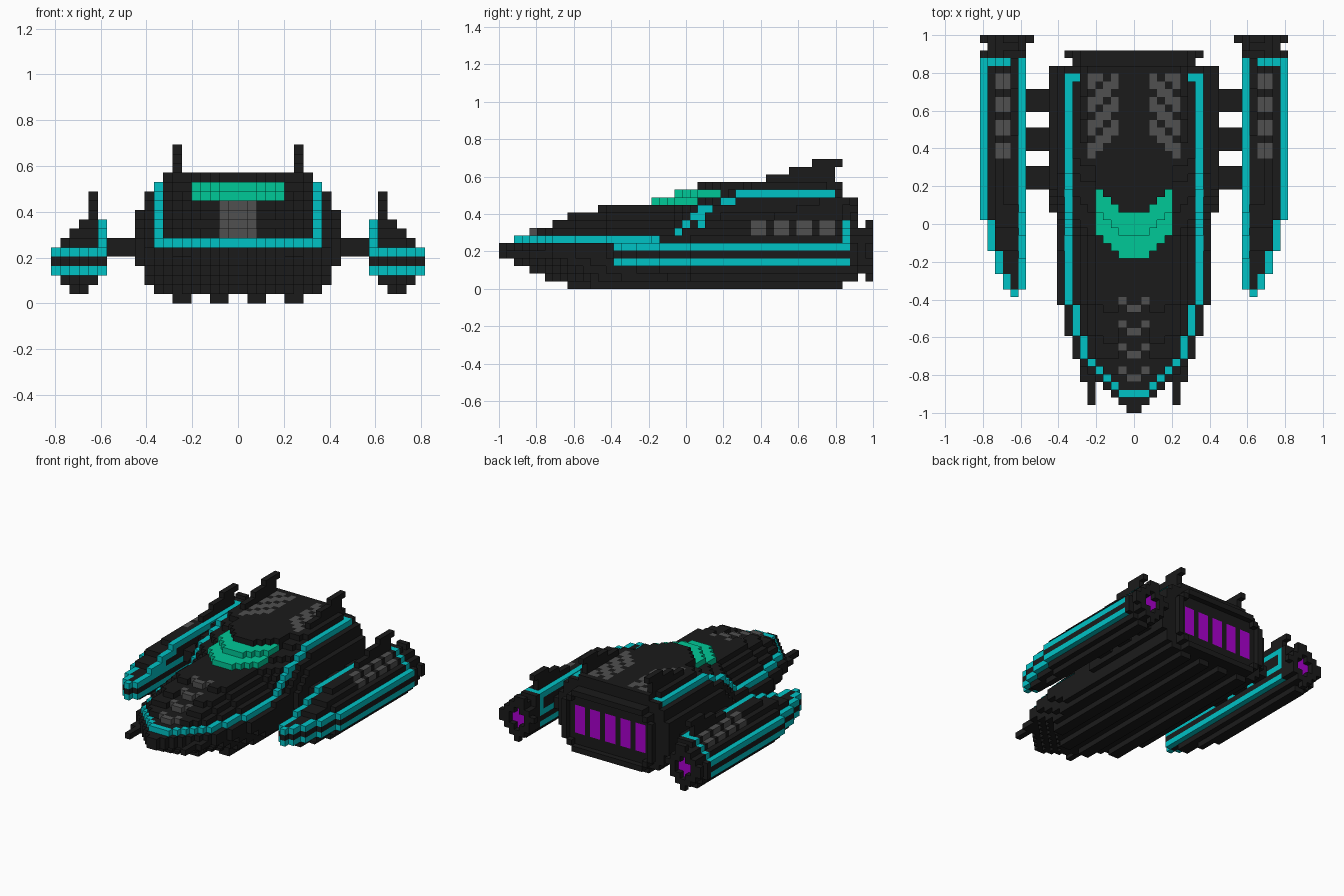
import bpy

cube = bpy.data.objects.get("Cube")
if cube:
    bpy.data.objects.remove(cube, do_unlink=True)

V = 2 / 49                      # block size
DARK, CYAN, GREEN, GREY, PURPLE = range(5)


def material(name, rgb):
    m = bpy.data.materials.new(name)
    m.use_nodes = True
    m.diffuse_color = (*rgb, 1)
    m.node_tree.nodes["Principled BSDF"].inputs["Base Color"].default_value = (*rgb, 1)
    return m


MATS = [material("charcoal", (0.011, 0.011, 0.011)),
        material("cyan trim", (0.0, 0.54, 0.56)),
        material("green glass", (0.0, 0.58, 0.31)),
        material("grey panel", (0.08, 0.08, 0.08)),
        material("purple glow", (0.40, 0.0, 0.62))]

parts = {}                      # part name -> {(x, y, z) block: colour}


def put(part, x0, x1, y0, y1, z0, z1, colour=DARK):
    """Fill a box of blocks; x counts outwards from the centre line."""
    cells = parts.setdefault(part, {})
    for x in range(x0, x1):
        for y in range(y0, y1):
            for z in range(z0, z1):
                cells[x, y, z] = colour


# ---------- main hull, one outline per layer ----------
NOSE = [1, 2, 3, 4, 5, 6, 7, 8, 8, 8, 9, 9, 9, 9]


def outline(y):
    if y < 0:
        return 0
    return NOSE[y] if y < 14 else 10 if y < 26 else 11


CAP = [0, 9, 10, 10, 11, 11, 11, 11, 11, 11, 10, 10, 9, 8]
DECK = {7: (4, 2, 8), 8: (7, 3, 7), 9: (9, 4, 6), 10: (13, 5, 6)}  # first row, inset, cap
CHEVRON = {7: 4, 8: 7, 9: 10, 10: 13}
CANOPY_START = {11: 20, 12: 23, 13: 26}
SHOULDER = {6: 19, 7: 23, 8: 24, 9: 25, 10: 26, 11: 29, 12: 31, 13: 33}
TRIM_LENGTH = {7: 1, 8: 1, 9: 2, 10: 3, 11: 2, 12: 13}


def half_width(y, z):
    if z < 6:
        return min(CAP[z], outline(y - 2 * max(0, 4 - z)))
    d = y - SHOULDER[z]
    if d >= 0:
        ramp = 9 + d // 2
    else:
        ramp = 9 + d * (2 if z >= 12 else 1)
    if z == 6:
        first, front = 2, min(outline(y) - 1, 9)
    elif z <= 10:
        first, inset, cap = DECK[z]
        front = min(outline(y) - inset, cap, 2 + 2 * (y - 4))
    else:
        first = CANOPY_START[z]
        front = min(5, 2 + y - first)
    if y < first:
        return 0
    if z == 6 and d < 0:
        return front
    return min(CAP[z], outline(y), max(front, ramp))


def hull_colour(x, y, z, w):
    if z == 6 and y < 23 and x < 9 and (x == min(w, 9) - 1 or x >= half_width(y - 1, z)):
        return CYAN                                   # trim round the nose
    if x == 8 and z in TRIM_LENGTH and 0 <= y - SHOULDER[z] < TRIM_LENGTH[z]:
        return CYAN                                   # trim up to the roof
    if z == 12 and y == 43 and x >= 7:
        return CYAN
    if z in (11, 12) and x < 5 and y < (26 if z == 11 else 29):
        return GREEN                                  # windscreen
    if z in CHEVRON and x < 2 and y == CHEVRON[z] + x:
        return GREY                                   # nose chevrons
    if z == 13 and 2 <= x < 6 and 33 + 5 - x <= y <= 43 and (y - 38 + x) % 3 < 2:
        return GREY                                   # slanted roof vents
    return DARK


for z in range(1, 14):
    for y in range(45):
        w = half_width(y, z)
        if z == 13 and y >= 43:
            w = 7
        for x in range(w):
            if z in CHEVRON and x < 2 and y < CHEVRON[z] + x:
                continue                              # notch in the nose step
            put("hull", x, x + 1, y, y + 1, z, z + 1, hull_colour(x, y, z, w))

# keels under the hull
for x in (1, 5):
    put("keel", x, x + 2, 9 if x == 1 else 12, 45, 0, 1)

# nose prongs
put("nose_prong", 5, 6, 1, 7, 4, 5)
put("nose_prong", 6, 7, 4, 7, 4, 5)

# stern block, glowing windows and raised rim
for z in range(1, 12):
    w = {1: 7, 2: 8, 10: 8, 11: 7}.get(z, 9)
    put("stern", 0, min(w, 8), 45, 46, z, z + 1)
    inner = w - 1 if 2 <= z <= 10 else 0
    put("stern_rim", inner, w, 46, 47, z, z + 1)
for x0, x1 in ((0, 1), (2, 4), (5, 7)):
    put("stern", x0, x1, 45, 46, 4, 9, PURPLE)


# stepped tail fins on hull and pods
def fin(name, x, z, shift):
    for step, (a, b) in enumerate(((35, 44), (38, 44), (41, 45))):
        put(name, x, x + 1, a + shift, b + shift, z + step, z + step + 1)


fin("roof_fin", 6, 14, 0)
fin("pod_fin", 15, 9, 1)

# struts between hull and pods
for y in (29, 34, 39):
    put("strut", 11, 14, y, y + 3, 5, 7)


# ---------- side pods ----------
def pod_outer(y):
    return 20 if y >= 25 else 19 if y >= 21 else 18 if y >= 18 else 17 if y >= 16 else 16


# layer: (inner x, largest outer x, inset from outline, first row)
POD = {1: (16, 18, 2, 22), 2: (15, 19, 1, 18),
       3: (14, 20, 0, 15), 4: (14, 20, 0, 15), 5: (14, 20, 0, 15),
       6: (15, 19, 1, 21), 7: (15, 18, 1, 24), 8: (15, 17, 1, 27)}
for z, (x0, cap, inset, first) in POD.items():
    for y in range(first, 46):
        outer = min(cap, pod_outer(y) - inset)
        for x in range(15 if y == 15 else x0, outer):
            edge = x == 14 or x == outer - 1 or x >= pod_outer(y - 1) or y <= 15
            put("pod", x, x + 1, y, y + 1, z, z + 1,
                CYAN if z in (3, 5) and edge else DARK)
    put("pod", 14 if z >= 6 else x0, cap, 46, 47, z, z + 1)
    if z >= 6:
        # inner wall with trim climbing to its top edge, and arch at the back
        put("pod", 14, 15, first - 1, 46, z, z + 1)
        put("pod", 14, 15, first - 1, 46 if z == 8 else first + 3, z, z + 1, CYAN)
        put("pod", 14, cap, 45, 46, z, z + 1, CYAN)
for y in (33, 36, 39, 42):                            # vents on the upper steps
    put("pod", 16, 18, y, y + 2, 7, 8, GREY)
    put("pod", 16, 17, y, y + 2, 8, 9, GREY)

# pod nozzles: glowing core inside a faceted ring
RING = {1: (16, 17), 2: (15, 18), 3: (14, 19), 4: (14, 20),
        5: (13, 20), 6: (14, 19), 7: (15, 18), 8: (15, 17)}
for z, (x0, x1) in RING.items():
    if 2 <= z <= 7:
        put("nozzle", max(x0, 14), min(x1, 19), 47, 48, z, z + 1)
    for x in range(x0, x1):
        if abs(x - 16) + abs(z - 4.5) < 2:
            put("nozzle", x, x + 1, 47, 48, z, z + 1, PURPLE)
        else:
            put("nozzle_ring", x, x + 1, 48, 49, z, z + 1)

# ---------- turn blocks into meshes, mirrored in x ----------
FACES = {(1, 0, 0): ((1, 0, 0), (1, 1, 0), (1, 1, 1), (1, 0, 1)),
         (-1, 0, 0): ((0, 0, 0), (0, 0, 1), (0, 1, 1), (0, 1, 0)),
         (0, 1, 0): ((0, 1, 0), (0, 1, 1), (1, 1, 1), (1, 1, 0)),
         (0, -1, 0): ((0, 0, 0), (1, 0, 0), (1, 0, 1), (0, 0, 1)),
         (0, 0, 1): ((0, 0, 1), (1, 0, 1), (1, 1, 1), (0, 1, 1)),
         (0, 0, -1): ((0, 0, 0), (0, 1, 0), (1, 1, 0), (1, 0, 0))}
filled = {c for cells in parts.values() for c in cells}

for name, cells in parts.items():
    index, faces, colours = {}, [], []
    for (x, y, z), colour in cells.items():
        for (dx, dy, dz), corners in FACES.items():
            if x + dx < 0 or (x + dx, y + dy, z + dz) in filled:
                continue
            faces.append([index.setdefault((x + a, y + b, z + c), len(index))
                          for a, b, c in corners])
            colours.append(colour)
    mesh = bpy.data.meshes.new(name)
    mesh.from_pydata([(x * V, y * V - 1, z * V) for x, y, z in index], [], faces)
    for m in MATS:
        mesh.materials.append(m)
    for poly, colour in zip(mesh.polygons, colours):
        poly.material_index = colour
    ob = bpy.data.objects.new(name, mesh)
    bpy.context.collection.objects.link(ob)
    mirror = ob.modifiers.new("Mirror", 'MIRROR')
    mirror.use_clip = True
    mirror.merge_threshold = 0.001
